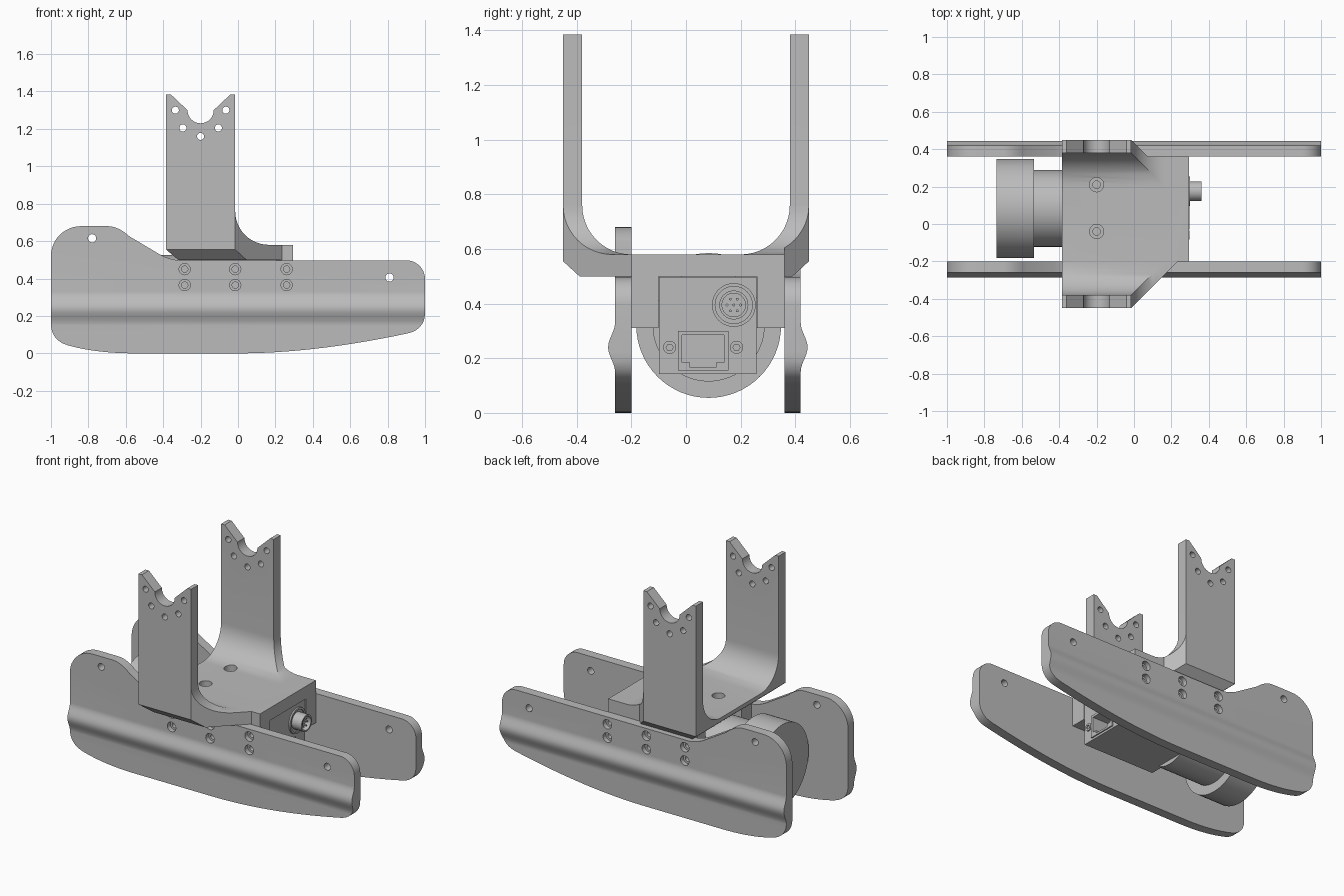
import bpy, bmesh, math
from mathutils import Vector

cube = bpy.data.objects.get("Cube")
if cube:
    bpy.data.objects.remove(cube, do_unlink=True)

grey = bpy.data.materials.new("plain grey")
grey.use_nodes = True
grey.diffuse_color = (0.5, 0.5, 0.5, 1)
grey.node_tree.nodes["Principled BSDF"].inputs["Base Color"].default_value = (0.5, 0.5, 0.5, 1)

MID_Y, MID_Z = 0.08, 0.32      # camera axis
PLACE = {
    "x": lambda p, d: (d, p[0], p[1]),
    "y": lambda p, d: (p[0], d, p[1]),
    "z": lambda p, d: (p[0], p[1], d),
}


def prism(name, pts, axis, a, b):
    """Extrude a 2D outline along an axis from a to b."""
    bm = bmesh.new()
    face = bm.faces.new([bm.verts.new(PLACE[axis](p, a)) for p in pts])
    new = bmesh.ops.extrude_face_region(bm, geom=[face])["geom"]
    shift = Vector(PLACE[axis]((0, 0), b - a))
    bmesh.ops.translate(bm, vec=shift, verts=[v for v in new if isinstance(v, bmesh.types.BMVert)])
    bmesh.ops.recalc_face_normals(bm, faces=bm.faces)
    mesh = bpy.data.meshes.new(name)
    bm.to_mesh(mesh)
    bm.free()
    mesh.materials.append(grey)
    obj = bpy.data.objects.new(name, mesh)
    bpy.context.collection.objects.link(obj)
    return obj


def arc(cx, cy, r, start, end, n=12):
    angles = [math.radians(start + (end - start) * i / n) for i in range(n + 1)]
    return [(cx + r * math.cos(t), cy + r * math.sin(t)) for t in angles]


def circle(cx, cy, r, n=32):
    return arc(cx, cy, r, 0, 360, n)[:-1]


def rect(x0, y0, x1, y1):
    return [(x0, y0), (x1, y0), (x1, y1), (x0, y1)]


def bend(p, c, q, n=10):
    """Quadratic curve from p to q pulled towards c."""
    p, c, q = Vector(p), Vector(c), Vector(q)
    steps = [i / n for i in range(n + 1)]
    return [tuple(p * (1 - t) ** 2 + c * 2 * t * (1 - t) + q * t * t) for t in steps]


def combine(obj, cutter, operation="DIFFERENCE"):
    """Apply a boolean and discard the cutter."""
    mod = obj.modifiers.new("cut", "BOOLEAN")
    mod.operation, mod.solver, mod.object = operation, "EXACT", cutter
    bpy.context.view_layer.update()
    deps = bpy.context.evaluated_depsgraph_get()
    mesh = bpy.data.meshes.new_from_object(obj.evaluated_get(deps))
    obj.modifiers.clear()
    obj.data = mesh
    bpy.data.objects.remove(cutter, do_unlink=True)


def smooth(obj):
    obj.data.shade_smooth()
    obj.data.set_sharp_from_angle(angle=math.radians(30))


# Bracket: U section, trimmed by its side outline and its plan
right_half = [(0.39, 0.5), (0.45, 0.555), (0.45, 1.5), (0.38, 1.5)] + arc(0.2, 0.76, 0.18, 0, -90)
left_half = [(-y, z) for y, z in reversed(right_half)]
bracket = prism("bracket", right_half + left_half, "x", -0.5, 0.5)
side = ([(-0.2, 0.4), (0.5, 0.4), (0.5, 0.58)] + arc(0.165, 0.76, 0.18, 270, 180)
        + [(-0.015, 1.385), (-0.04, 1.385)] + arc(-0.2, 1.3, 0.07, 0, -180, 20)
        + [(-0.36, 1.385), (-0.385, 1.385), (-0.385, 0.555), (-0.32, 0.5)])
combine(bracket, prism("side_trim", side, "y", -0.7, 0.7), "INTERSECT")
plan = [(-0.6, -0.6), (-0.165, -0.6), (0.235, -0.2), (0.295, -0.2),
        (0.295, 0.36), (0.075, 0.36), (-0.165, 0.6), (-0.6, 0.6)]
combine(bracket, prism("plan_trim", plan, "z", 0, 2), "INTERSECT")

# Arm holes and counterbored floor holes
for dx, z in [(-0.135, 1.3), (-0.095, 1.205), (0, 1.16), (0.095, 1.205), (0.135, 1.3)]:
    combine(bracket, prism("hole", circle(-0.2 + dx, z, 0.019, 20), "y", -0.6, 0.6))
for y in (0.21, -0.04):
    combine(bracket, prism("bore", circle(-0.2, y, 0.038), "z", 0.535, 0.7))
    combine(bracket, prism("hole", circle(-0.2, y, 0.02), "z", 0.4, 0.7))
smooth(bracket)

# Cheeks that hold the camera
for name, y0, y1 in [("right_cheek", -0.2, -0.1), ("left_cheek", 0.26, 0.36)]:
    prism(name, rect(y0, 0.31, y1, 0.5), "x", -0.32, 0.295)

# Side plates: ribbed section trimmed to the outline
rib = [(-0.26 - 0.0125 * (1 - math.cos(math.tau * i / 20)), 0.33 - 0.18 * i / 20) for i in range(21)]
section = [(-0.2, -0.1), (-0.2, 0.8), (-0.26, 0.8)] + rib + [(-0.26, -0.1)]
plate = prism("front_plate", section, "x", -1.2, 1.2)
outline = (arc(-0.84, 0.52, 0.16, 180, 90)
           + bend((-0.7, 0.68), (-0.64, 0.68), (-0.58, 0.625))
           + bend((-0.42, 0.53), (-0.36, 0.497), (-0.3, 0.497))
           + arc(0.9, 0.397, 0.1, 90, 0)
           + bend((1, 0.22), (1, 0.125), (0.9, 0.105))
           + bend((0.89, 0.103), (0.4, 0), (0, 0), 16)
           + bend((-0.55, 0), (-0.75, 0), (-0.9, 0.04))
           + bend((-0.91, 0.043), (-1, 0.07), (-1, 0.16)))
combine(plate, prism("plate_trim", outline, "y", -0.5, 0), "INTERSECT")
for x, z in [(-0.78, 0.615), (0.81, 0.405)]:
    combine(plate, prism("hole", circle(x, z, 0.022, 24), "y", -0.5, 0))
for x in (-0.285, -0.015, 0.26):
    for z in (0.45, 0.365):
        combine(plate, prism("bore", circle(x, z, 0.03, 24), "y", -0.5, -0.23))
        combine(plate, prism("hole", circle(x, z, 0.017, 20), "y", -0.5, 0))
smooth(plate)

# Mirrored plate on the other side of the camera axis
back = plate.copy()
back.data = plate.data.copy()
back.name = "back_plate"
for v in back.data.vertices:
    v.co.y = 2 * MID_Y - v.co.y
back.data.flip_normals()
bpy.context.collection.objects.link(back)

# Camera housing with a stepped network socket
FACE = 0.29
camera = prism("camera_housing", rect(-0.098, 0.142, 0.258, 0.498), "x", -0.22, FACE)
frame = prism("socket_frame", rect(-0.03, 0.155, 0.155, 0.3), "x", FACE - 0.02, FACE + 0.008)
opening = [(-0.015, 0.285), (-0.015, 0.185), (0.015, 0.185), (0.015, 0.167),
           (0.11, 0.167), (0.11, 0.185), (0.14, 0.185), (0.14, 0.285)]
for part in (camera, frame):
    combine(part, prism("socket_cut", opening, "x", FACE - 0.12, FACE + 0.1))

# Socket screws
for y in (-0.06, 0.185):
    screw = prism("socket_screw", circle(y, 0.24, 0.024, 24), "x", FACE - 0.02, FACE + 0.008)
    combine(screw, prism("socket_hole", circle(y, 0.24, 0.013, 6), "x", FACE - 0.005, FACE + 0.05))
    smooth(screw)

# Round connector: collar, hollow plug and pins
PLUG = (0.175, 0.395)
collar = prism("connector_collar", circle(*PLUG, 0.08, 40), "x", FACE - 0.02, FACE + 0.01)
combine(collar, prism("groove", circle(*PLUG, 0.068, 40), "x", FACE + 0.002, FACE + 0.1))
plug = prism("connector_plug", circle(*PLUG, 0.053), "x", FACE - 0.02, 0.36)
combine(plug, prism("plug_hole", circle(*PLUG, 0.043), "x", 0.31, 0.5))
for part in (collar, plug):
    smooth(part)
for y, z in circle(*PLUG, 0.025, 6) + [PLUG]:
    smooth(prism("connector_pin", circle(y, z, 0.005, 10), "x", 0.3, 0.35))

# Lens
for name, r, x0, x1 in [("lens_barrel", 0.205, -0.54, -0.2), ("lens_hood", 0.265, -0.735, -0.535)]:
    smooth(prism(name, circle(MID_Y + 0.003, MID_Z, r, 64), "x", x0, x1))
